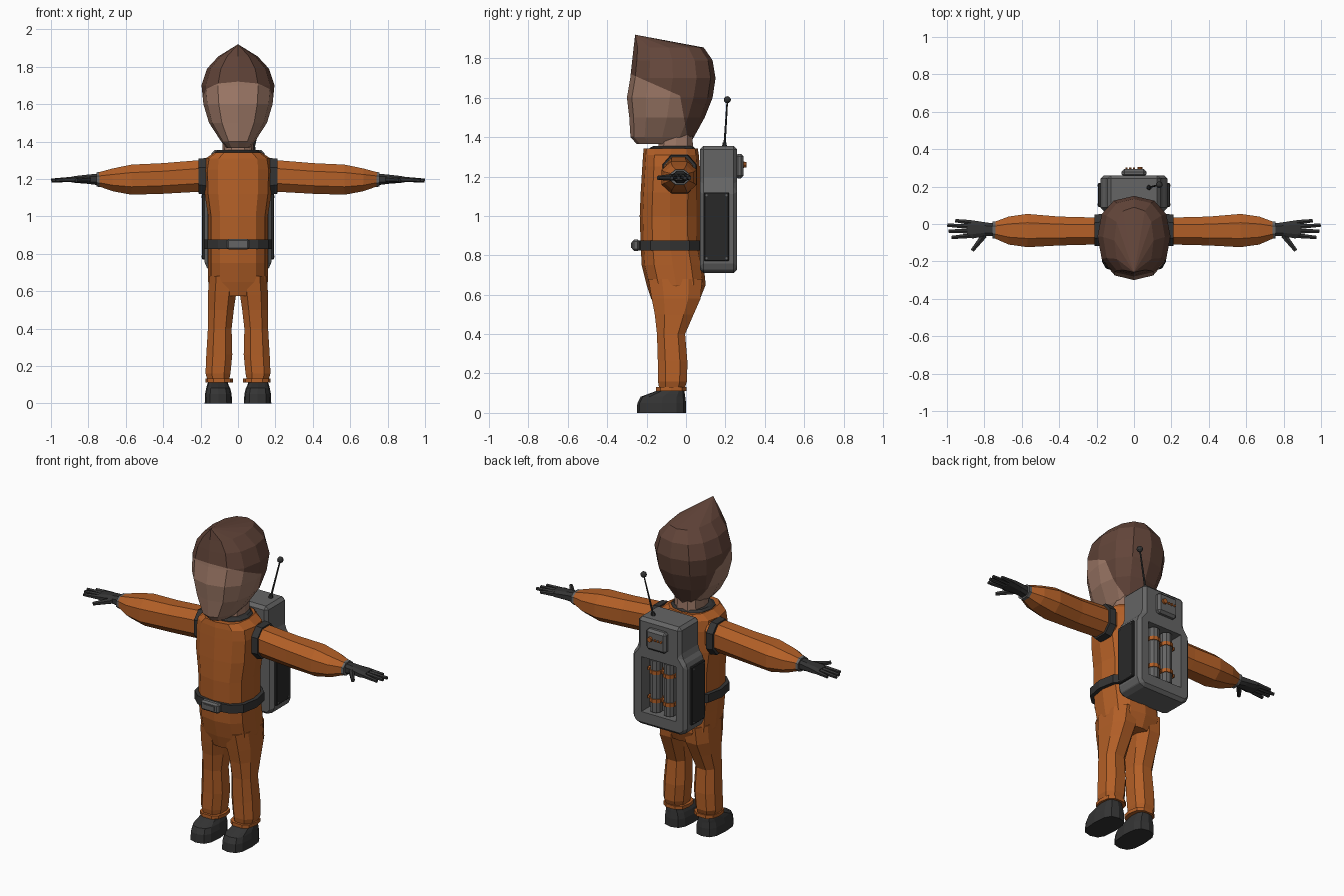
import bpy, bmesh, math
from mathutils import Vector

cube = bpy.data.objects.get("Cube")
if cube:
    bpy.data.objects.remove(cube)


def material(name, r, g, b):
    m = bpy.data.materials.new(name)
    m.diffuse_color = (r, g, b, 1)
    m.use_nodes = True
    m.node_tree.nodes["Principled BSDF"].inputs["Base Color"].default_value = (r, g, b, 1)
    return m


ORANGE = material("suit orange", .45, .115, .02)
SKIN = material("skin", .34, .19, .135)
HAIR = material("hair brown", .125, .06, .042)
DARK = material("dark rubber", .034, .034, .034)
BLACK = material("panel black", .022, .022, .022)
GREY = material("pack grey", .13, .13, .13)


def finish(name, bm, mats, mirrored=False):
    bmesh.ops.recalc_face_normals(bm, faces=bm.faces)
    mesh = bpy.data.meshes.new(name)
    bm.to_mesh(mesh)
    bm.free()
    for m in mats:
        mesh.materials.append(m)
    ob = bpy.data.objects.new(name, mesh)
    bpy.context.collection.objects.link(ob)
    if mirrored:
        ob.modifiers.new("mirror", "MIRROR")
    return ob


def loft_mesh(rows, n=12, power=.75, axis="z", turn=0, tip=None):
    """Rows are (height, a0, a1, b0, b1): rounded sections stacked along an axis."""
    bm = bmesh.new()
    rings = []
    for t, a0, a1, b0, b1 in rows:
        ring = []
        for i in range(n):
            ang = math.tau * (i + turn) / n
            c, s = math.cos(ang), math.sin(ang)
            a = (a0 + a1) / 2 + (a1 - a0) / 2 * math.copysign(abs(c) ** power, c)
            b = (b0 + b1) / 2 + (b1 - b0) / 2 * math.copysign(abs(s) ** power, s)
            ring.append(bm.verts.new((a, b, t) if axis == "z" else (t, a, b)))
        rings.append(ring)
    for lo, hi in zip(rings, rings[1:]):
        for i in range(n):
            j = (i + 1) % n
            bm.faces.new((lo[i], lo[j], hi[j], hi[i]))
    bm.faces.new(rings[0])
    if tip:
        top = bm.verts.new(tip)
        for i in range(n):
            bm.faces.new((rings[-1][i], rings[-1][(i + 1) % n], top))
    else:
        bm.faces.new(rings[-1])
    return bm


def loft(name, rows, mat, mirrored=False, **kw):
    return finish(name, loft_mesh(rows, **kw), [mat], mirrored)


def rod(name, p0, p1, r0, r1, mat, n=8, mirrored=False):
    p0, p1 = Vector(p0), Vector(p1)
    bm = bmesh.new()
    bmesh.ops.create_cone(bm, cap_ends=True, segments=n, radius1=r0, radius2=r1, depth=(p1 - p0).length)
    rot = (p1 - p0).to_track_quat("Z", "Y").to_matrix().to_4x4()
    bmesh.ops.transform(bm, matrix=rot, verts=bm.verts)
    bmesh.ops.translate(bm, vec=(p0 + p1) / 2, verts=bm.verts)
    return finish(name, bm, [mat], mirrored)


def box(name, lo, hi, mat, bevel=0, mirrored=False):
    lo, hi = Vector(lo), Vector(hi)
    bm = bmesh.new()
    bmesh.ops.create_cube(bm, size=1)
    bmesh.ops.scale(bm, vec=hi - lo, verts=bm.verts)
    bmesh.ops.translate(bm, vec=(lo + hi) / 2, verts=bm.verts)
    if bevel:
        bmesh.ops.bevel(bm, geom=bm.edges[:], offset=bevel, segments=1, affect="EDGES")
    return finish(name, bm, [mat], mirrored)


# Head: one faceted shell, cut along the hairline and coloured by side of the cuts
bm = loft_mesh([(1.365, -.06, .06, -.25, .02), (1.40, -.09, .09, -.282, .04),
                (1.50, -.155, .155, -.288, .095), (1.60, -.185, .185, -.30, .135),
                (1.70, -.195, .195, -.283, .15), (1.79, -.165, .165, -.273, .135),
                (1.855, -.105, .105, -.266, .09)], power=.85, tip=(0, -.258, 1.92))
brow = Vector((0, -.03, 1.61)), Vector((0, .11, .25)).normalized()
temple = Vector((0, -.03, 1.61)), Vector((0, .17, .03)).normalized()
for co, no in (brow, temple):
    bmesh.ops.bisect_plane(bm, geom=bm.verts[:] + bm.edges[:] + bm.faces[:], plane_co=co, plane_no=no)
for f in bm.faces:
    mid = f.calc_center_median()
    behind = (mid - temple[0]).dot(temple[1]) > 0 and mid.z > 1.40
    f.material_index = int(behind or (mid - brow[0]).dot(brow[1]) > 0)
finish("head", bm, [SKIN, HAIR])
loft("neck", [(1.32, -.085, .085, -.15, .04), (1.43, -.08, .08, -.13, .035)], SKIN, n=10)
loft("collar", [(1.325, -.125, .125, -.19, .05), (1.345, -.12, .12, -.185, .045),
                (1.355, -.105, .105, -.165, .035)], DARK, power=.9)

# Suit body and legs
loft("torso", [(.575, -.13, .13, -.175, .07), (.65, -.16, .16, -.20, .10), (.75, -.16, .16, -.225, .09),
               (.85, -.16, .16, -.23, .07), (1.0, -.16, .16, -.235, .07), (1.12, -.178, .178, -.23, .07),
               (1.25, -.182, .182, -.222, .07), (1.31, -.172, .172, -.218, .065),
               (1.342, -.125, .125, -.215, .06)], ORANGE)
loft("leg", [(.12, .045, .165, -.14, -.005), (.16, .036, .178, -.147, .01), (.26, .026, .174, -.148, .012),
             (.40, .03, .165, -.152, .0), (.50, .018, .165, -.165, .045), (.58, .006, .166, -.182, .082),
             (.68, .002, .158, -.20, .09)], ORANGE, True, n=8, power=.8, turn=.5)
loft("trouser_cuff", [(.112, .028, .175, -.155, .005), (.132, .028, .175, -.155, .005)],
     ORANGE, True, n=10)
loft("boot", [(0, .032, .178, -.25, 0), (.05, .034, .176, -.247, 0), (.082, .042, .170, -.23, -.004),
              (.097, .05, .166, -.19, -.006), (.115, .055, .16, -.14, -.01)], DARK, True, power=.7)

# Belt and buckle
loft("belt", [(.825, -.182, .182, -.247, .085), (.875, -.182, .182, -.247, .085)], DARK)
box("buckle", (-.06, -.274, .822), (.06, -.235, .88), GREY, .01)
box("buckle_bar", (-.035, -.279, .838), (.035, -.27, .864), GREY)

# Arms, shoulder straps and gloves
loft("arm", [(.15, -.11, .04, 1.13, 1.31), (.22, -.115, .04, 1.125, 1.305), (.40, -.12, .045, 1.115, 1.29),
             (.57, -.13, .06, 1.11, 1.282), (.67, -.115, .045, 1.13, 1.26),
             (.745, -.08, .015, 1.158, 1.238)], ORANGE, True, n=8, power=.85, axis="x", turn=.5)
loft("shoulder_strap", [(.172, -.125, .06, 1.108, 1.318), (.212, -.122, .055, 1.115, 1.314)],
     DARK, True, n=8, power=.8, axis="x", turn=.5)
loft("wrist_ring", [(.738, -.082, .018, 1.154, 1.24), (.756, -.082, .018, 1.156, 1.238)],
     GREY, True, n=8, power=.9, axis="x", turn=.5)
loft("palm", [(.75, -.065, .005, 1.165, 1.23), (.80, -.068, .012, 1.172, 1.225),
              (.86, -.08, .022, 1.177, 1.218), (.89, -.075, .02, 1.18, 1.213)],
     DARK, True, n=8, axis="x", turn=.5)
for label, base, end, tip in (("little", .008, .018, .955), ("ring", -.015, -.006, .998),
                              ("middle", -.038, -.038, .992), ("index", -.062, -.072, .975)):
    rod(label + "_finger", (.87, base, 1.198), (tip, end, 1.192), .015, .010, DARK, 6, True)
rod("thumb", (.80, -.06, 1.197), (.865, -.142, 1.193), .018, .011, DARK, 6, True)

# Backpack shell: stepped outline, chamfered, with a recess for the tanks
outline = [(.15, .71), (.18, .74), (.18, 1.13), (.142, 1.18), (.142, 1.355)]
bm = bmesh.new()
front = bm.faces.new([bm.verts.new((x, .07, z)) for x, z in outline] +
                     [bm.verts.new((-x, .07, z)) for x, z in reversed(outline)])
grown = bmesh.ops.extrude_face_region(bm, geom=[front])["geom"]
bmesh.ops.translate(bm, vec=(0, .19, 0), verts=[v for v in grown if isinstance(v, bmesh.types.BMVert)])
bm.faces.new(list(reversed(front.verts))) if not front.is_valid else None
bmesh.ops.recalc_face_normals(bm, faces=bm.faces)
bmesh.ops.bevel(bm, geom=bm.edges[:], offset=.018, segments=1, affect="EDGES")
for co, no in (((.115, 0, 0), (1, 0, 0)), ((-.115, 0, 0), (1, 0, 0)),
               ((0, 0, .79), (0, 0, 1)), ((0, 0, 1.12), (0, 0, 1))):
    bmesh.ops.bisect_plane(bm, geom=bm.verts[:] + bm.edges[:] + bm.faces[:], plane_co=co, plane_no=no)
bm.normal_update()
well = []
for f in bm.faces:
    mid = f.calc_center_median()
    if mid.y > .255 and abs(mid.x) < .11 and .8 < mid.z < 1.1:
        well.append(f)
bmesh.ops.inset_region(bm, faces=well, thickness=.004, depth=-.075)
finish("backpack", bm, [GREY])

# Tanks with clamps
rod("tank", (.045, .218, .80), (.045, .218, 1.11), .034, .034, GREY, 10, True)
for z in (.86, 1.03):
    rod("tank_clamp", (.045, .218, z), (.045, .218, z + .022), .04, .04, ORANGE, 10, True)
    box("clamp_bar", (-.10, .20, z + .003), (.10, .225, z + .019), ORANGE)

# Side panels with corner bolts
box("side_panel", (.176, .092, .77), (.193, .218, 1.12), BLACK, .004, True)
for y in (.105, .205):
    for z in (.785, 1.105):
        rod("panel_bolt", (.19, y, z), (.196, y, z), .006, .006, GREY, 6, True)

# Control box, knob and buttons
box("control_box", (-.066, .25, 1.19), (.066, .293, 1.315), GREY, .014)
rod("knob", (.032, .29, 1.26), (.032, .306, 1.26), .016, .014, ORANGE, 10)
for x in (.0, -.02, -.04):
    rod("button", (x, .29, 1.26), (x, .301, 1.26), .007, .007, ORANGE, 6)

# Antenna
rod("antenna_base", (.08, .195, 1.35), (.083, .196, 1.372), .014, .01, DARK)
rod("antenna", (.08, .195, 1.35), (.135, .21, 1.59), .006, .004, DARK, 6)
bm = bmesh.new()
bmesh.ops.create_uvsphere(bm, u_segments=10, v_segments=6, radius=.018)
bmesh.ops.translate(bm, vec=(.135, .21, 1.59), verts=bm.verts)
finish("antenna_ball", bm, [DARK])
